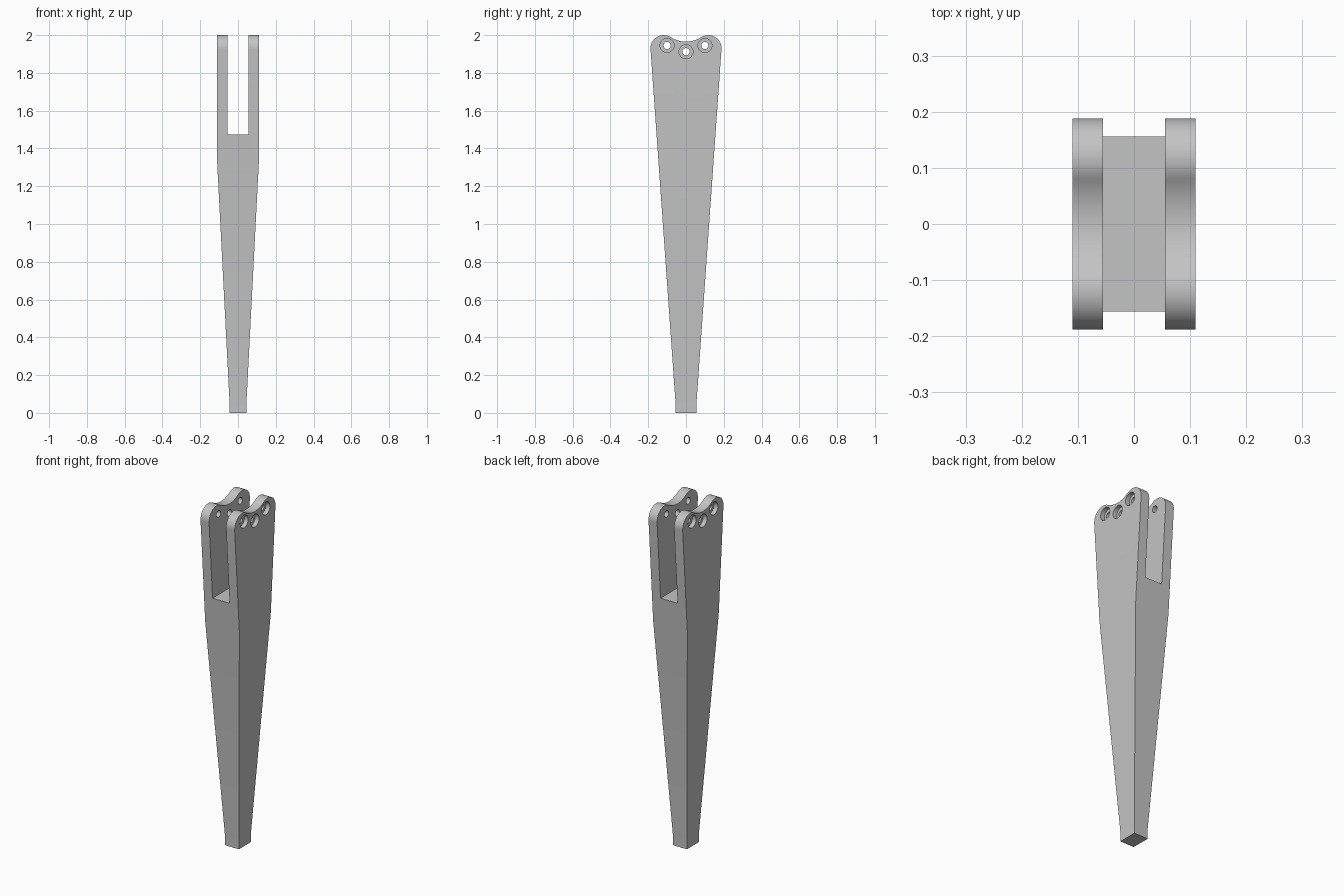
import bpy, bmesh, math
from mathutils import Matrix, Vector

cube = bpy.data.objects.get("Cube")
if cube:
    bpy.data.objects.remove(cube, do_unlink=True)

HALF_X, TIP_X, TIP_Y = 0.11, 0.045, 0.056
TAPER_Z, TIP_Z, SLOT_Z, SLOT_X = 1.32, 0.06, 1.475, 0.055
EAR_Y, EAR_Z, EAR_R = 0.118, 1.93, 0.07
VALLEY_R = 0.15

grey = bpy.data.materials.new("plain grey")
grey.use_nodes = True
colour = (0.55, 0.55, 0.55, 1)
grey.diffuse_color = colour
grey.node_tree.nodes["Principled BSDF"].inputs["Base Color"].default_value = colour


def make_object(name, bm):
    bmesh.ops.recalc_face_normals(bm, faces=bm.faces[:])
    mesh = bpy.data.meshes.new(name)
    bm.to_mesh(mesh)
    bm.free()
    mesh.materials.append(grey)
    obj = bpy.data.objects.new(name, mesh)
    bpy.context.collection.objects.link(obj)
    return obj


def arc(cy, cz, r, start, end, steps):
    angles = [start + (end - start) * i / steps for i in range(steps + 1)]
    return [(cy + r * math.cos(a), cz + r * math.sin(a)) for a in angles]


# Half outline: straight tip, leaning edge, rounded ear, shared valley
valley_z = EAR_Z + math.sqrt((EAR_R + VALLEY_R) ** 2 - EAR_Y ** 2)
join = math.atan2(valley_z - EAR_Z, -EAR_Y)
half = [(TIP_Y, 0), (TIP_Y, TIP_Z)]
half += arc(EAR_Y, EAR_Z, EAR_R, -0.07, join, 24)
half += arc(0, valley_z, VALLEY_R, join - math.pi, -math.pi / 2, 12)[1:]
outline = half + [(-y, z) for y, z in reversed(half[:-1])]

# Leg body: extruded outline, narrowed towards the tip
bm = bmesh.new()
face = bm.faces.new([bm.verts.new((-HALF_X, y, z)) for y, z in outline])
ext = bmesh.ops.extrude_face_region(bm, geom=[face])
moved = [v for v in ext["geom"] if isinstance(v, bmesh.types.BMVert)]
bmesh.ops.translate(bm, verts=moved, vec=(2 * HALF_X, 0, 0))
for height in (TIP_Z, TAPER_Z):
    geom = bm.verts[:] + bm.edges[:] + bm.faces[:]
    bmesh.ops.bisect_plane(bm, geom=geom, dist=1e-5,
                           plane_co=(0, 0, height), plane_no=(0, 0, 1))
for v in bm.verts:
    if v.co.z < TIP_Z + 0.01:
        v.co.x = math.copysign(TIP_X, v.co.x)
leg = make_object("forked_leg", bm)

# Slot cutter
bm = bmesh.new()
bmesh.ops.create_cube(bm, size=1, matrix=Matrix.Translation((0, 0, SLOT_Z + 0.5))
                      @ Matrix.Diagonal((2 * SLOT_X, 1, 1, 1)))
cutters = [make_object("slot_cutter", bm)]


# Hole cutters: narrow bore through both arms, wider recess from outside
def rod(name, x, length, y, z, r_low, r_high):
    bm = bmesh.new()
    bmesh.ops.create_cone(bm, cap_ends=True, segments=32, radius1=r_low,
                          radius2=r_high, depth=length,
                          matrix=Matrix.Translation((x, y, z))
                          @ Matrix.Rotation(math.pi / 2, 4, "Y"))
    cutters.append(make_object(name, bm))


for y, z in ((-0.1, 1.945), (0, 1.912), (0.1, 1.945)):
    rod("bore_cutter", 0, 0.5, y, z, 0.019, 0.019)
    for side in (-1, 1):
        rod("recess_cutter", side * HALF_X, 0.05, y, z, 0.037, 0.037)

for cutter in cutters:
    mod = leg.modifiers.new(cutter.name, "BOOLEAN")
    mod.operation = "DIFFERENCE"
    mod.solver = "EXACT"
    mod.object = cutter
    cutter.hide_render = True

# Bake the cuts, then remove the helpers
bpy.context.view_layer.update()
result = bpy.data.meshes.new_from_object(
    leg.evaluated_get(bpy.context.evaluated_depsgraph_get()))
leg.modifiers.clear()
leg.data = result
for cutter in cutters:
    bpy.data.objects.remove(cutter, do_unlink=True)

bpy.ops.object.select_all(action="DESELECT")
leg.select_set(True)
bpy.context.view_layer.objects.active = leg
bpy.ops.object.shade_smooth_by_angle(angle=math.radians(30))
